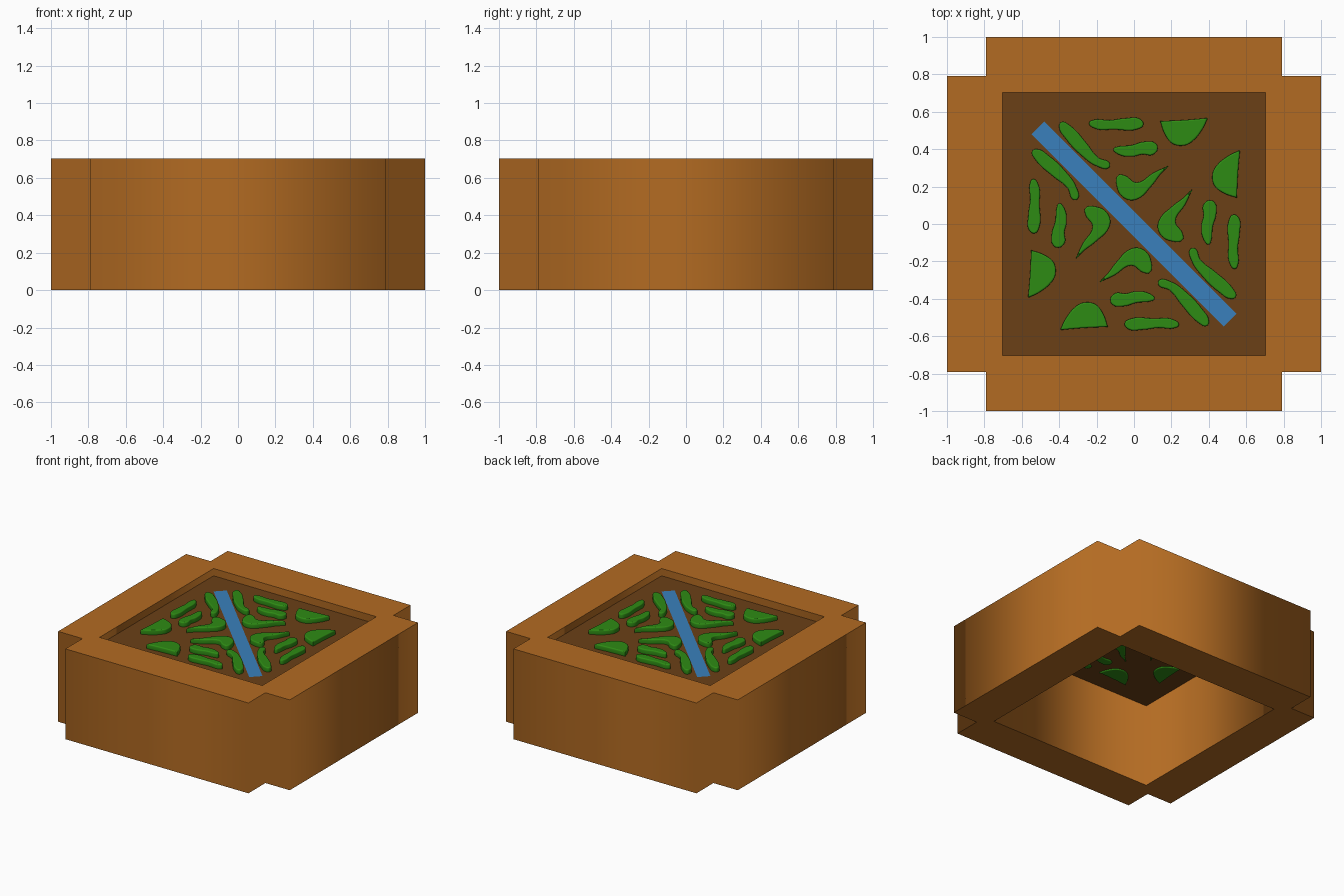
import bpy, math

if "Cube" in bpy.data.objects:
    bpy.data.objects.remove(bpy.data.objects["Cube"])


def material(name, rgb):
    m = bpy.data.materials.new(name)
    m.diffuse_color = (*rgb, 1)
    m.use_nodes = True
    m.node_tree.nodes["Principled BSDF"].inputs["Base Color"].default_value = m.diffuse_color
    return m


WOOD = material("wood", (0.45, 0.147, 0.016))
SOIL = material("soil", (0.147, 0.051, 0.008))
LEAF = material("leaf", (0.027, 0.26, 0.007))
WATER = material("water", (0.042, 0.216, 0.503))


def slab(name, outlines, z, half, mat, bevel=0.0, smooth=False, corners=()):
    """Filled outline(s) extruded to z +- half, optionally with rounded rims."""
    cu = bpy.data.curves.new(name, 'CURVE')
    cu.dimensions = '2D'
    cu.fill_mode = 'BOTH'
    cu.extrude = half - bevel
    cu.bevel_depth = bevel
    cu.bevel_resolution = 2
    cu.offset = -bevel
    cu.resolution_u = 5
    for pts in outlines:
        sp = cu.splines.new('BEZIER' if smooth else 'POLY')
        points = sp.bezier_points if smooth else sp.points
        points.add(len(pts) - 1)
        for i, (p, (x, y)) in enumerate(zip(points, pts)):
            if smooth:
                p.co = (x, y, 0)
                kind = 'VECTOR' if i in corners else 'AUTO'
                p.handle_left_type = p.handle_right_type = kind
            else:
                p.co = (x, y, 0, 1)
        sp.use_cyclic_u = True
    ob = bpy.data.objects.new(name, cu)
    bpy.context.collection.objects.link(ob)
    ob.location.z = z
    cu.materials.append(mat)
    bpy.ops.object.select_all(action='DESELECT')
    ob.select_set(True)
    bpy.context.view_layer.objects.active = ob
    bpy.ops.object.convert(target='MESH')
    if smooth:
        bpy.ops.object.shade_smooth_by_angle(angle=math.radians(35))
    return bpy.context.object


def square(r):
    return [(-r, -r), (r, -r), (r, r), (-r, r)]


# Wooden frame: notched outer corners, square opening right through
a = 0.79
outer = [(-a, -1), (a, -1), (a, -a), (1, -a), (1, a), (a, a),
         (a, 1), (-a, 1), (-a, a), (-1, a), (-1, -a), (-a, -a)]
slab("planter_frame", [outer, square(0.703)], 0.3525, 0.3525, WOOD)

# Thin soil panel just below the rim
bpy.ops.mesh.primitive_plane_add(size=1.406, location=(0, 0, 0.648))
soil = bpy.context.object
soil.name = "soil_panel"
soil.data.materials.append(SOIL)

# Diagonal water strip
bpy.ops.mesh.primitive_plane_add(size=1, location=(0, 0, 0.652),
                                 rotation=(0, 0, -math.pi / 4))
strip = bpy.context.object
strip.name = "water_strip"
strip.scale = (1.455, 0.095, 1)
strip.data.materials.append(WATER)

# Planting beds: (outline, sharp corner indices)
beds = {
    "channel_bed": ([(-.39, .545), (-.34, .525), (-.26, .44), (-.19, .355), (-.13, .325),
                     (-.135, .30), (-.195, .307), (-.28, .365), (-.365, .455), (-.4, .515)], ()),
    "long_bed": ([(-.24, .54), (-.215, .557), (-.13, .555), (-.05, .565), (.035, .56),
                  (.05, .53), (.02, .507), (-.1, .505), (-.22, .515)], ()),
    "wavy_bed": ([(-.11, .4), (-.08, .415), (-.02, .42), (.055, .44), (.11, .435),
                  (.127, .405), (.1, .37), (.045, .372), (-.01, .36), (-.085, .373)], ()),
    "fan_bed": ([(.14, .55), (.27, .556), (.395, .567), (.365, .505), (.31, .44),
                 (.27, .42), (.205, .43), (.165, .48)], (0, 2)),
    "hooked_bed": ([(.19, .313), (.145, .27), (.095, .205), (.01, .13), (-.055, .14),
                    (-.093, .205), (-.085, .26), (-.05, .26), (.013, .222), (.105, .275)], (0,)),
}

# Every bed is mirrored over both diagonals
symmetries = [lambda x, y: (x, y), lambda x, y: (y, x),
              lambda x, y: (-y, -x), lambda x, y: (-x, -y)]
for name, (pts, corners) in beds.items():
    for i, f in enumerate(symmetries):
        slab(f"{name}_{i + 1}", [[f(*p) for p in pts]], 0.662, 0.022, LEAF,
             bevel=0.008, smooth=True, corners=corners)
